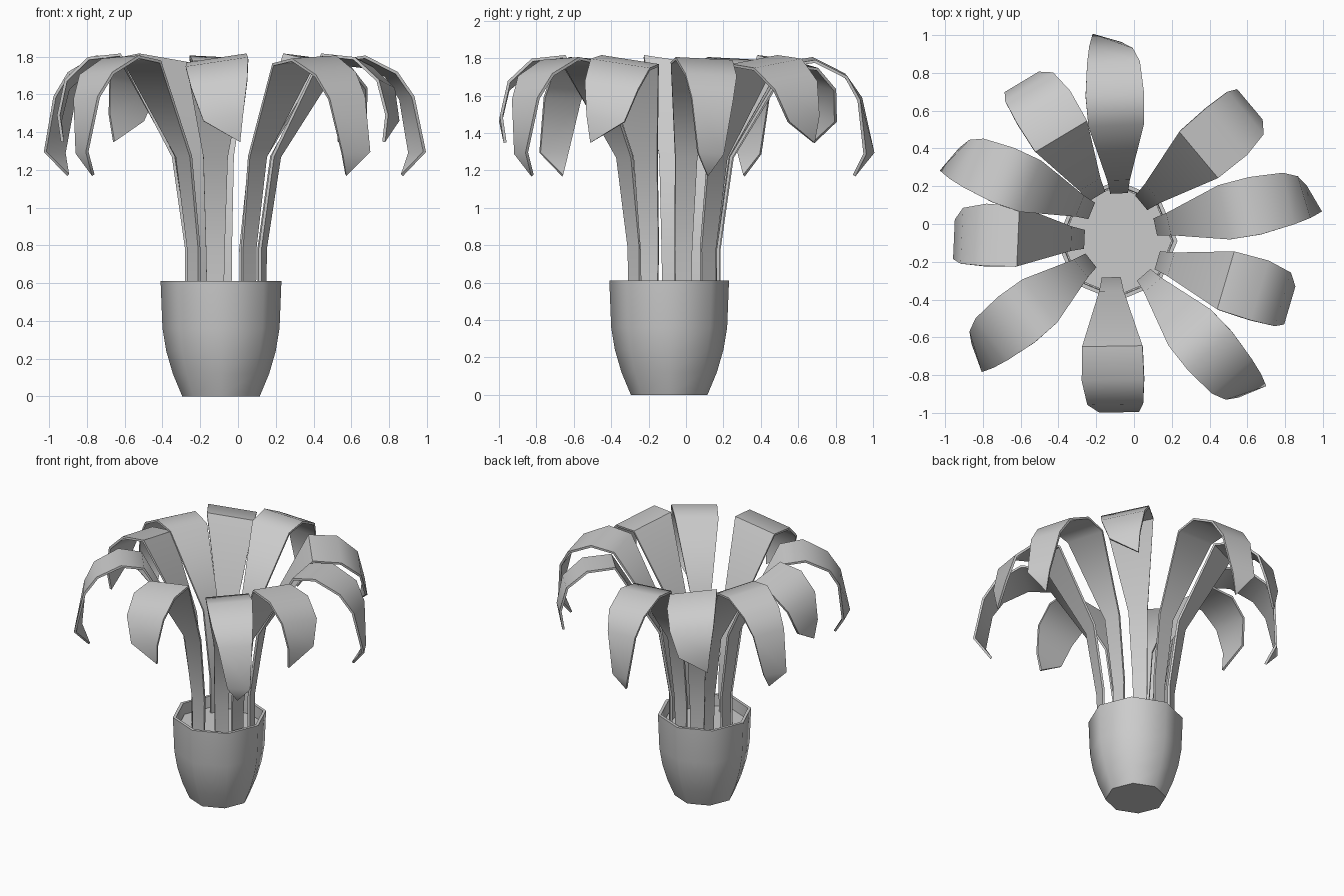
import bpy, math
from math import cos, sin, radians

if "Cube" in bpy.data.objects:
    bpy.data.objects.remove(bpy.data.objects["Cube"])

CX = CY = -0.09   # pot axis


def make_object(name, verts, faces, angle, thickness=0):
    mesh = bpy.data.meshes.new(name)
    mesh.from_pydata(verts, [], faces)
    obj = bpy.data.objects.new(name, mesh)
    bpy.context.collection.objects.link(obj)
    bpy.ops.object.select_all(action='DESELECT')
    obj.select_set(True)
    bpy.context.view_layer.objects.active = obj
    if thickness:
        mod = obj.modifiers.new("thickness", 'SOLIDIFY')
        mod.thickness = thickness
        mod.offset = 0
        bpy.ops.object.modifier_apply(modifier=mod.name)
    bpy.ops.object.shade_smooth_by_angle(angle=radians(angle))
    return obj


def lathe(name, profile, sides=8):
    """Stacked rings around the pot axis, capped at both ends."""
    verts = [(CX + r * cos(2 * math.pi * i / sides), CY + r * sin(2 * math.pi * i / sides), z)
             for r, z in profile for i in range(sides)]
    faces = [(k * sides + i, k * sides + (i + 1) % sides,
              (k + 1) * sides + (i + 1) % sides, (k + 1) * sides + i)
             for k in range(len(profile) - 1) for i in range(sides)]
    faces.append(tuple(reversed(range(sides))))
    faces.append(tuple(range(len(verts) - sides, len(verts))))
    return make_object(name, verts, faces, 50)


# Leaf stations: distance outwards, height, half width, sideways shift, slant
LONG = [(0, .52, .045, 0, 0), (0, .78, .047, 0, 0), (.07, 1.27, .06, 0, 0),
        (.36, 1.765, .147, 0, 0), (.52, 1.79, .155, 0, 0), (.69, 1.705, .14, 0, 0),
        (.77, 1.58, .115, .01, .01), (.82, 1.29, .075, .03, .025), (.74, 1.17, 0, .03, 0)]
SHORT = [(0, .52, .045, 0, 0), (0, .78, .05, 0, 0), (.07, 1.27, .065, 0, 0),
         (.35, 1.785, .16, 0, 0), (.52, 1.765, .165, 0, 0), (.64, 1.65, .148, .01, 0),
         (.68, 1.47, .105, .03, 0), (.66, 1.33, 0, .12, 0)]


def leaf(name, x, y, heading, reach, side, stations, roll):
    a = radians(heading)
    x, y = x - .02 * cos(a), y - .02 * sin(a)
    verts, faces = [], []
    full = max(st[0] for st in stations)
    for s, z, w, shift, slant in stations:
        for e in ((0,) if w == 0 else (-1, 1)):
            off = shift * side + e * w
            d = s * (reach + .02) / full + slant * e * side
            lift = roll * side * off if s > 0.1 else 0
            verts.append((x + d * cos(a) - off * sin(a), y + d * sin(a) + off * cos(a), z + lift))
    n = len(stations)
    for k in range(n - 2):
        faces.append((2 * k, 2 * k + 1, 2 * k + 3, 2 * k + 2))
    faces.append((2 * n - 4, 2 * n - 3, 2 * n - 2))
    make_object(name, verts, faces, 55, 0.016)


# Pot with a thin rim, hollow down to the soil
lathe("pot", [(.205, 0), (.255, .12), (.29, .24), (.31, .36), (.32, .61), (.298, .61), (.295, .50)])
lathe("soil", [(.29, .505), (.29, .53)])

# Ring of drooping leaves: root x, y, heading, reach, tip side
long_leaves = [(.14, -.01, 12, .82, -1), (-.08, .19, 92.5, .79, 1), (.07, -.29, -49, .81, 1),
               (-.25, -.21, 218.5, .76, 1), (-.25, .08, 158, .765, 1)]
short_leaves = [(.06, .13, 40, .74, 1), (.15, -.2, -16.5, .705, -1), (-.12, -.31, -89, .68, 1),
                (-.29, -.08, 177.5, .655, 1), (-.21, .17, 121, .69, 1)]
for i, p in enumerate(long_leaves):
    leaf(f"long_leaf_{i + 1}", *p, LONG, 0.05)
for i, p in enumerate(short_leaves):
    leaf(f"short_leaf_{i + 1}", *p, SHORT, 0.15)
